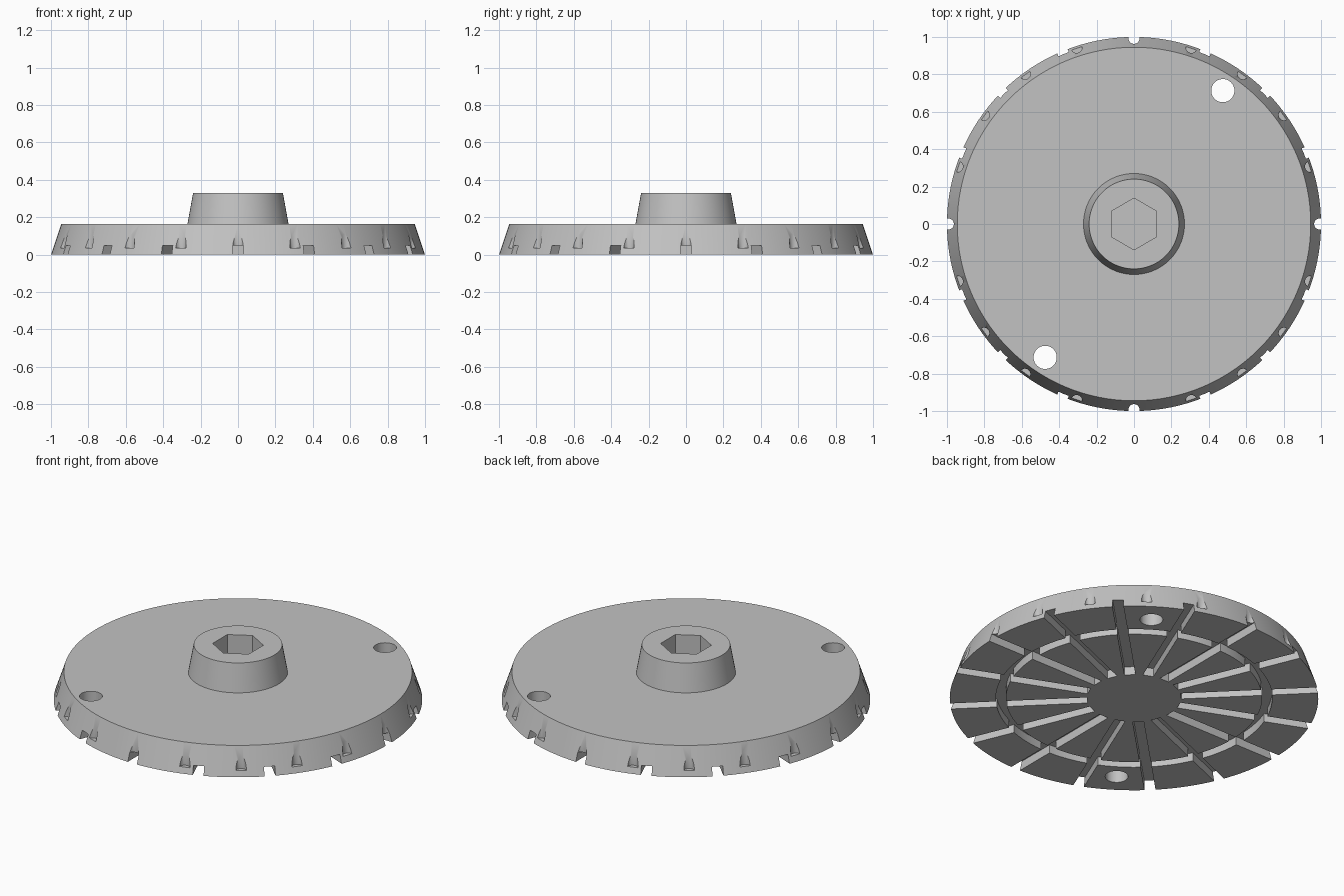
import bpy
import bmesh
from math import pi, sin, cos, radians
from mathutils import Matrix

cube = bpy.data.objects.get("Cube")
if cube:
    bpy.data.objects.remove(cube, do_unlink=True)

GREY = (0.54, 0.54, 0.54, 1)
mat = bpy.data.materials.new("plain grey")
mat.use_nodes = True
mat.diffuse_color = GREY
mat.node_tree.nodes["Principled BSDF"].inputs["Base Color"].default_value = GREY


def to_object(name, bm):
    bmesh.ops.recalc_face_normals(bm, faces=bm.faces)
    mesh = bpy.data.meshes.new(name)
    bm.to_mesh(mesh)
    bm.free()
    mesh.materials.append(mat)
    ob = bpy.data.objects.new(name, mesh)
    bpy.context.scene.collection.objects.link(ob)
    return ob


def lathe(name, profile, steps=128):
    """Turn a (radius, height) profile about z and cap both ends."""
    bm = bmesh.new()
    rings = [[bm.verts.new((r * cos(2 * pi * i / steps), r * sin(2 * pi * i / steps), z))
              for i in range(steps)] for r, z in profile]
    for low, high in zip(rings, rings[1:]):
        for i in range(steps):
            j = (i + 1) % steps
            bm.faces.new((low[i], low[j], high[j], high[i]))
    bm.faces.new(rings[0])
    bm.faces.new(rings[-1])
    return to_object(name, bm)


def add_prism(bm, x, y, radius, bottom, top, sides, turn=0.0):
    place = Matrix.Translation((x, y, (bottom + top) / 2)) @ Matrix.Rotation(turn, 4, "Z")
    bmesh.ops.create_cone(bm, cap_ends=True, segments=sides, radius1=radius,
                          radius2=radius, depth=top - bottom, matrix=place)


def cut(target, name, bm):
    """Subtract the cutter, apply the result and discard the cutter."""
    cutter = to_object(name, bm)
    cutter.hide_render = True
    mod = target.modifiers.new(name, "BOOLEAN")
    mod.operation = "DIFFERENCE"
    mod.solver = "EXACT"
    mod.object = cutter
    bpy.context.view_layer.objects.active = target
    bpy.ops.object.modifier_apply(modifier=mod.name)
    bpy.data.objects.remove(cutter, do_unlink=True)


# Tapered disc with its hub and the ring groove underneath
GROOVE = 0.05
disc = lathe("disc_with_hub", [
    (0.695, 0), (0.695, GROOVE), (0.75, GROOVE), (0.75, 0),
    (1.0, 0), (0.945, 0.165), (0.27, 0.165), (0.24, 0.33)])

# Radial slots on the underside
bm = bmesh.new()
inner, outer = 0.255, 1.1
for i in range(16):
    place = (Matrix.Rotation(2 * pi * i / 16, 4, "Z")
             @ Matrix.Translation(((inner + outer) / 2, 0, 0))
             @ Matrix.Diagonal((outer - inner, 0.06, 2 * GROOVE, 1)))
    bmesh.ops.create_cube(bm, size=1, matrix=place)
cut(disc, "slot_cutter", bm)

# Small rounded notches around the rim
bm = bmesh.new()
for i in range(20):
    a = 2 * pi * i / 20
    add_prism(bm, 0.993 * cos(a), 0.993 * sin(a), 0.03, 0.035, 0.25, 24, a)
cut(disc, "notch_cutter", bm)

# Hexagonal socket and two through holes
bm = bmesh.new()
add_prism(bm, 0, 0, 0.138, 0.1, 0.5, 6)
for side in (1, -1):
    add_prism(bm, side * 0.475, side * 0.713, 0.062, -0.1, 0.3, 40)
# Point the socket's corners along y
hexagon = [v for v in bm.verts if v.co.xy.length < 0.2]
if not any(abs(v.co.x) < 0.001 for v in hexagon):
    bmesh.ops.rotate(bm, verts=hexagon, cent=(0, 0, 0),
                     matrix=Matrix.Rotation(radians(30), 3, "Z"))
cut(disc, "socket_and_hole_cutter", bm)

# Smooth round walls, sharp edges
bpy.ops.object.select_all(action="DESELECT")
disc.select_set(True)
bpy.context.view_layer.objects.active = disc
bpy.ops.object.shade_smooth_by_angle(angle=radians(30))
